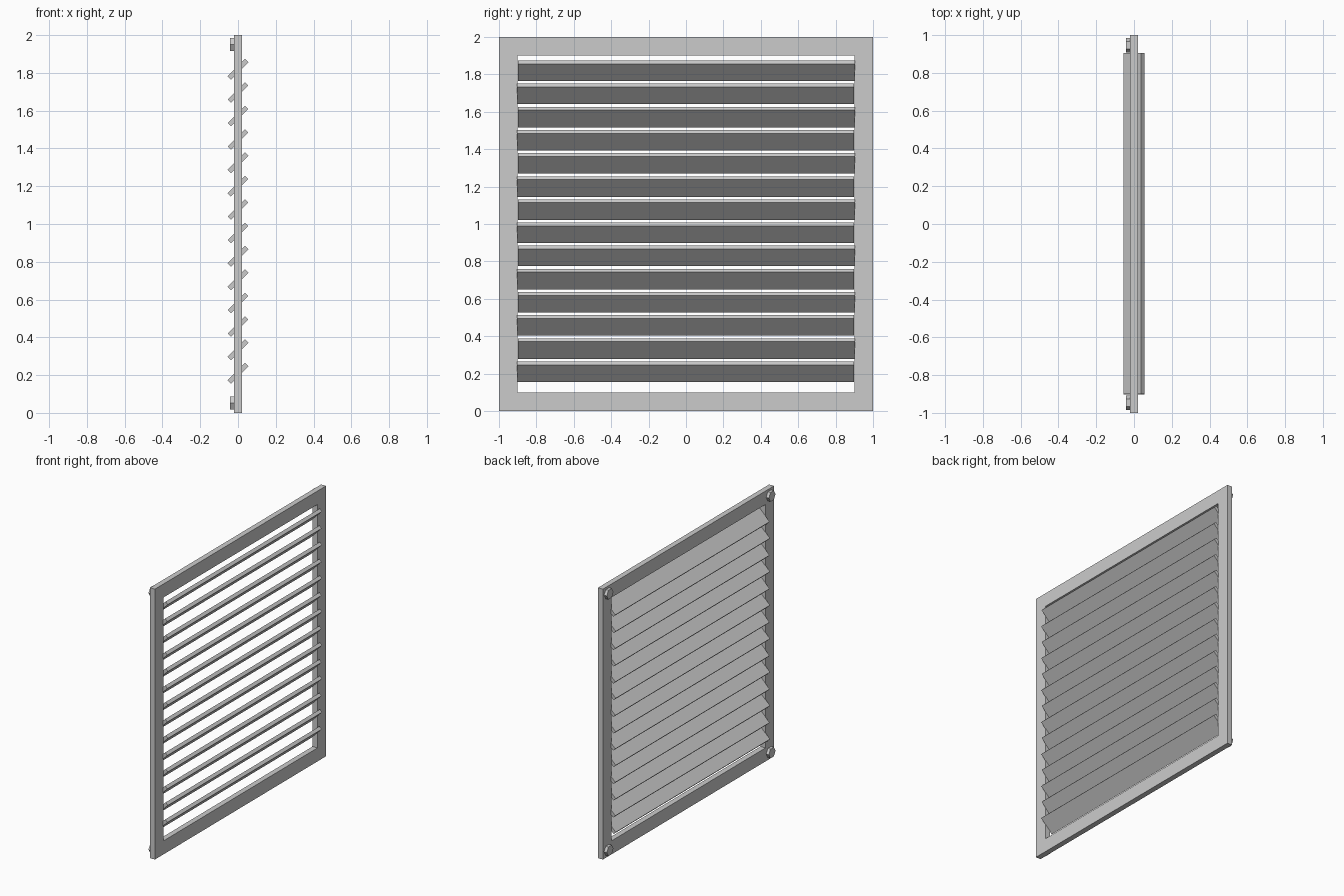
import bpy, bmesh
from math import radians
from mathutils import Matrix

cube = bpy.data.objects.get("Cube")
if cube:
    bpy.data.objects.remove(cube, do_unlink=True)

grey = bpy.data.materials.new("light grey metal")
grey.use_nodes = True
colour = (0.6, 0.6, 0.6, 1)
grey.diffuse_color = colour
grey.node_tree.nodes["Principled BSDF"].inputs["Base Color"].default_value = colour


def add_object(name, bm):
    bmesh.ops.recalc_face_normals(bm, faces=bm.faces)
    mesh = bpy.data.meshes.new(name)
    bm.to_mesh(mesh)
    bm.free()
    mesh.materials.append(grey)
    obj = bpy.data.objects.new(name, mesh)
    bpy.context.collection.objects.link(obj)
    return obj


# Square frame: a flat ring extruded through its depth
DEPTH, OUTER, INNER = 0.04, 1.0, 0.9
bm = bmesh.new()
edges = []
for half in (OUTER, INNER):
    ring = [bm.verts.new((-DEPTH / 2, half * sy, 1 + half * sz))
            for sy, sz in ((-1, -1), (1, -1), (1, 1), (-1, 1))]
    edges += [bm.edges.new((ring[i], ring[(i + 1) % 4])) for i in range(4)]
bmesh.ops.bridge_loops(bm, edges=edges)
walls = bmesh.ops.extrude_face_region(bm, geom=bm.faces[:], use_keep_orig=True)
moved = [v for v in walls["geom"] if isinstance(v, bmesh.types.BMVert)]
bmesh.ops.translate(bm, verts=moved, vec=(DEPTH, 0, 0))
add_object("frame", bm)

# Slats tilted by 45 degrees, every second one slightly offset sideways
SLATS, PITCH = 14, 0.1238
for i in range(SLATS):
    bm = bmesh.new()
    bmesh.ops.create_cube(bm, size=1, matrix=Matrix.Diagonal((0.13, 1.803, 0.025, 1)))
    slat = add_object(f"slat_{i + 1}", bm)
    slat.location = (0, 0.003 if i % 2 else -0.002, 0.21 + i * PITCH)
    slat.rotation_euler.y = radians(-45)

# Hexagonal bolt heads in the four corners
for side, y in (("right", -0.947), ("left", 0.947)):
    for level, z in (("lower", 0.052), ("upper", 1.95)):
        bm = bmesh.new()
        bmesh.ops.create_cone(bm, cap_ends=True, segments=6, radius1=0.039,
                              radius2=0.039, depth=0.024)
        # Points of the hexagon lie along y
        bmesh.ops.rotate(bm, verts=bm.verts, matrix=Matrix.Rotation(radians(90), 3, "Y"))
        bolt = add_object(f"{level}_{side}_bolt", bm)
        bolt.location = (-0.03, y, z)
